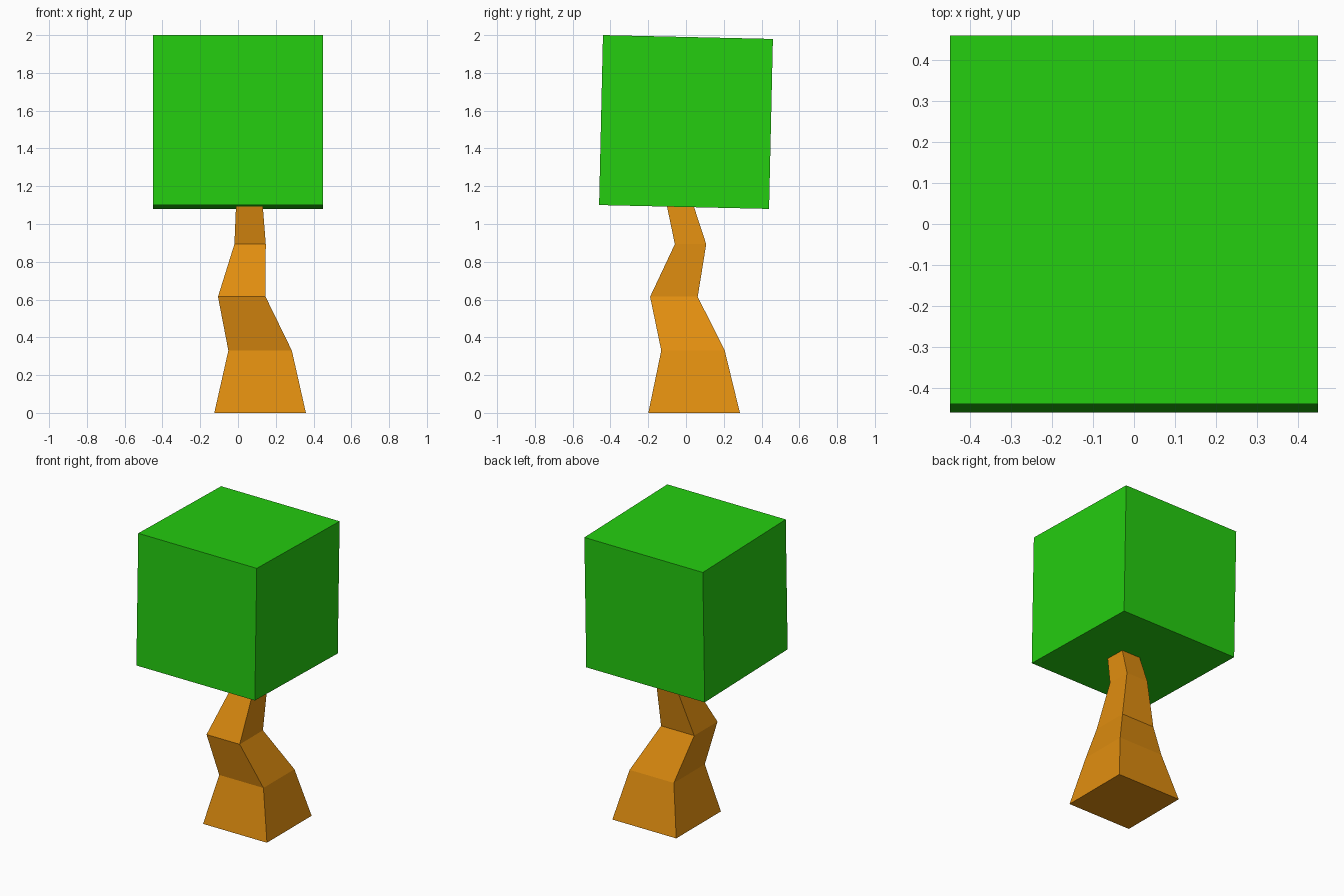
import bpy
import bmesh
import math

default = bpy.data.objects.get("Cube")
if default:
    bpy.data.objects.remove(default, do_unlink=True)


def make_material(name, color):
    mat = bpy.data.materials.new(name)
    mat.use_nodes = True
    mat.diffuse_color = color
    mat.node_tree.nodes["Principled BSDF"].inputs["Base Color"].default_value = color
    return mat


def add_object(name, bm, mat):
    bmesh.ops.recalc_face_normals(bm, faces=bm.faces)
    mesh = bpy.data.meshes.new(name)
    bm.to_mesh(mesh)
    bm.free()
    mesh.materials.append(mat)
    obj = bpy.data.objects.new(name, mesh)
    bpy.context.collection.objects.link(obj)
    return obj


leaf_green = make_material("leaf_green", (0.018, 0.61, 0.005, 1))
bark_orange = make_material("bark_orange", (0.75, 0.27, 0.005, 1))

# Crooked square trunk: centre x, centre y, height, width of each ring
sections = [
    (0.117, 0.043, 0.0, 0.485),
    (0.117, 0.037, 0.33, 0.336),
    (0.02, -0.064, 0.615, 0.252),
    (0.064, 0.024, 0.893, 0.166),
    (0.06, -0.034, 1.11, 0.14),
]
bm = bmesh.new()
rings = []
for cx, cy, z, width in sections:
    h = width / 2
    rings.append([bm.verts.new((cx + sx * h, cy + sy * h, z))
                  for sx, sy in ((-1, -1), (1, -1), (1, 1), (-1, 1))])
for low, high in zip(rings, rings[1:]):
    for i in range(4):
        j = (i + 1) % 4
        bm.faces.new((low[i], low[j], high[j], high[i]))
bm.faces.new(rings[0][::-1])
bm.faces.new(rings[-1])
add_object("trunk", bm, bark_orange)

# Slightly tilted cubic canopy
bm = bmesh.new()
bmesh.ops.create_cube(bm, size=0.9)
canopy = add_object("canopy", bm, leaf_green)
canopy.location = (0, 0, 1.54)
canopy.rotation_euler = (math.radians(-1.3), 0, 0)
